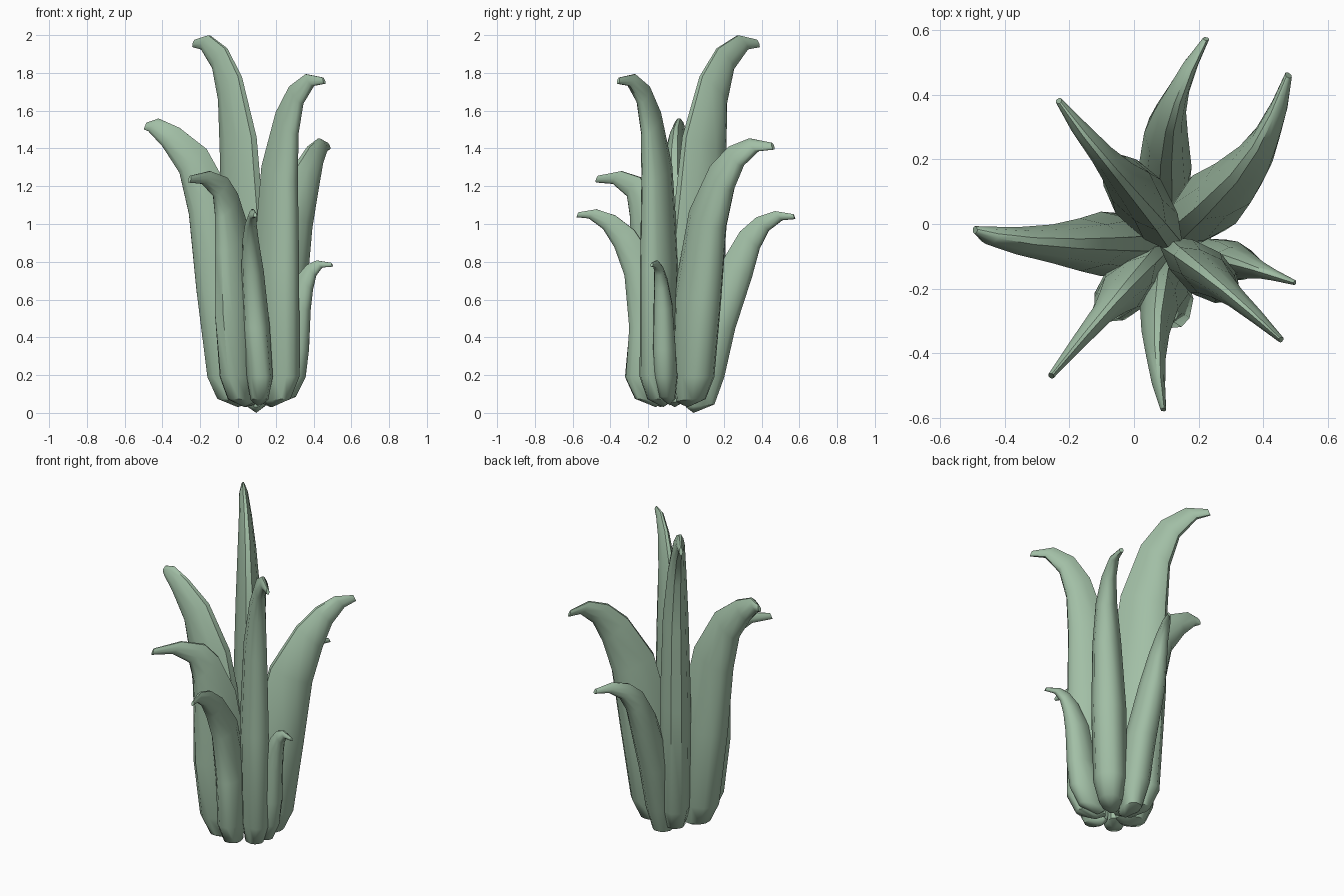
import bpy, bmesh, math
from mathutils import Vector

if "Cube" in bpy.data.objects:
    bpy.data.objects.remove(bpy.data.objects["Cube"])

CENTRE = Vector((0.10, -0.06, 0))
mat = bpy.data.materials.new("leaf_green")
mat.diffuse_color = (0.36, 0.52, 0.38, 1)
mat.use_nodes = True
mat.node_tree.nodes["Principled BSDF"].inputs["Base Color"].default_value = mat.diffuse_color

# canonical leaf stations from tip to base: height fraction, inner-edge offset (r, z), width, tip sway
Z = [0.968, 0.962, 0.91, 0.82, 0.68, 0.42]
INNER = [(-.015, .04), (-.06, .075), (-.10, .11), (-.16, .14), (-.26, .10),
         (-.33, .03), (-.28, 0), (-.20, -.02)]
WIDTH = [.12, .28, .42, .6, .82, 1.0, .95, .65]
SWAY = [1, .7, .4, .15, 0, 0, 0, 0]
BASE_SWAY = [0, 0, 0, 0, .1, .5, 1, 1]
# cross-section half: position from outer to inner edge, half width
SECTION = [(0, .35), (.12, .75), (.4, 1), (.75, .75), (1, .25)]


def leaf(name, height, tip_az, body_az, base_az, radii, depth, width, foot, shift=0):
    bm = bmesh.new()
    outer = [(r, z * height) for r, z in zip(radii, Z)] + [(.262, .19), (.21, .065 + foot)]
    rings = []
    for i, (r, z) in enumerate(outer):
        a = math.radians(body_az + (tip_az - body_az) * SWAY[i] + (base_az - body_az) * BASE_SWAY[i])
        out = Vector((math.cos(a), math.sin(a), 0))
        side = Vector((-out.y, out.x, 0))
        d = depth if i < 6 else max(depth, .75)
        dr, dz = INNER[i][0] * d, INNER[i][1] * d
        half = [(u, w) for u, w in SECTION] + [(u, -w) for u, w in reversed(SECTION)]
        # inner edge may sit off the radial line on the broad middle of the leaf
        off = shift * min(1, max(0, i - 1) / 3)
        rings.append([bm.verts.new(CENTRE + out * (r + dr * u) + Vector((0, 0, z + dz * u))
                      + side * (w * WIDTH[i] * width / 2 + off)) for u, w in half])
    n = len(rings[0])
    for a, b in zip(rings, rings[1:]):
        for j in range(n):
            bm.faces.new((a[j], a[(j + 1) % n], b[(j + 1) % n], b[j]))
    bm.faces.new(rings[0])
    # rounded foot
    a = math.radians(base_az)
    foot_v = bm.verts.new(CENTRE + Vector((math.cos(a) * .1, math.sin(a) * .1, .02 + foot)))
    for j in range(n):
        bm.faces.new((rings[-1][j], rings[-1][(j + 1) % n], foot_v))
    bmesh.ops.recalc_face_normals(bm, faces=bm.faces)
    me = bpy.data.meshes.new(name)
    bm.to_mesh(me)
    bm.free()
    me.materials.append(mat)
    ob = bpy.data.objects.new(name, me)
    bpy.context.collection.objects.link(ob)
    ob.select_set(True)
    bpy.context.view_layer.objects.active = ob


# outer-edge radii run from tip to mid height
leaf("leaf_back_left_tallest", 2.00, 127, 127, 127, (.56, .48, .38, .325, .31, .30), 1.0, .175, .01, -.018)
leaf("leaf_front_right_tall", 1.80, -40, -37, -37, (.47, .385, .305, .265, .255, .26), .82, .155, .01)
leaf("leaf_left", 1.55, 176, 181, 180, (.60, .575, .50, .41, .36, .32), .9, .20, .01)
leaf("leaf_back_right", 1.44, 54, 42, 43, (.65, .57, .49, .43, .37, .32), .9, .20, .01)
leaf("leaf_front_left", 1.26, 229, 227, 229, (.55, .43, .33, .305, .30, .30), .9, .165, .01)
leaf("leaf_front", 1.07, 269, 262, 275, (.52, .455, .38, .32, .265, .24), .65, .145, .01)
leaf("leaf_back", 1.06, 79, 90, 92, (.65, .575, .50, .45, .41, .32), .65, .165, -.02)
leaf("leaf_right_short", 0.80, -17, -15, -15, (.42, .36, .325, .305, .29, .28), .5, .125, .02)

bpy.ops.object.shade_smooth_by_angle(angle=math.radians(45))
